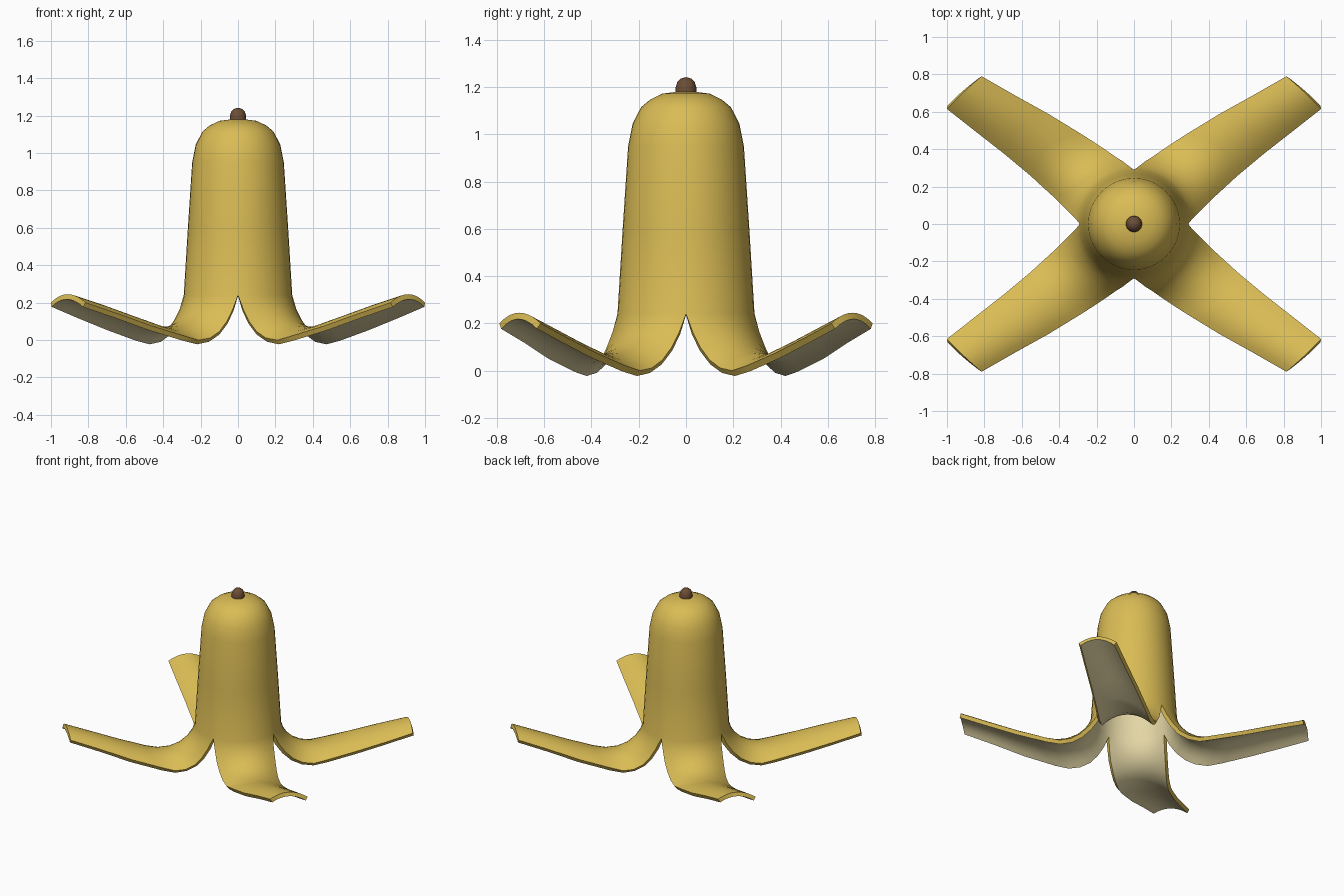
import bpy, bmesh, math
from mathutils import Vector

if "Cube" in bpy.data.objects:
    bpy.data.objects.remove(bpy.data.objects["Cube"])


def material(name, rgb):
    m = bpy.data.materials.new(name)
    m.diffuse_color = (*rgb, 1)
    m.use_nodes = True
    m.node_tree.nodes["Principled BSDF"].inputs["Base Color"].default_value = m.diffuse_color
    return m


yellow = material("banana yellow", (0.70, 0.50, 0.09))
cream = material("inner cream", (0.78, 0.68, 0.38))
brown = material("stem brown", (0.15, 0.075, 0.035))


def finish(bm, name, mats):
    me = bpy.data.meshes.new(name)
    bm.to_mesh(me)
    bm.free()
    ob = bpy.data.objects.new(name, me)
    bpy.context.collection.objects.link(ob)
    for m in mats:
        me.materials.append(m)
    bpy.ops.object.select_all(action='DESELECT')
    ob.select_set(True)
    bpy.context.view_layer.objects.active = ob
    return ob


def skin(rows, apex, closed=False):
    """Fan from the apex, then quads between successive rows (top to bottom)."""
    bm = bmesh.new()
    top = bm.verts.new(apex)
    vs = [[bm.verts.new(p) for p in r] for r in rows]
    n = len(vs[0])
    for j in range(n if closed else n - 1):
        k = (j + 1) % n
        bm.faces.new((top, vs[0][j], vs[0][k]))
        for a, b in zip(vs, vs[1:]):
            bm.faces.new((a[j], b[j], b[k], a[k]))
    return bm


# Peel: one quarter of the domed body, running on into one flap
N = 10
body = [(0.10, 1.172), (0.15, 1.148), (0.19, 1.115), (0.226, 1.045),
        (0.245, 0.95), (0.268, 0.60), (0.29, 0.24)]
rows = [[Vector((r * math.cos(math.pi / 2 * j / N),
                 r * math.sin(math.pi / 2 * j / N), z)) for j in range(N + 1)]
        for r, z in body]

# Flap stations: x-side edge, crest, y-side edge
flap = [((.312, .028, .165), (.222, .215, .185), (.028, .310, .165)),
        ((.345, .060, .100), (.245, .235, .140), (.060, .335, .100)),
        ((.385, .100, .045), (.285, .265, .100), (.100, .360, .045)),
        ((.430, .145, .011), (.340, .305, .076), (.150, .395, .011)),
        ((.485, .195, .000), (.405, .357, .070), (.210, .435, .000)),
        ((.550, .255, .020), (.470, .408, .085), (.280, .480, .020)),
        ((.700, .380, .075), (.610, .510, .138), (.460, .590, .075)),
        ((.860, .505, .140), (.760, .608, .194), (.640, .690, .140)),
        ((1.00, .615, .200), (.910, .705, .245), (.815, .790, .200))]
for a, c, b in flap:
    a, c, b = Vector(a), Vector(c), Vector(b)
    rows.append([a * (1 - t) * (1 - 2 * t) + c * 4 * t * (1 - t) + b * t * (2 * t - 1)
                 for t in (j / N for j in range(N + 1))])

peel = finish(skin(rows, (0, 0, 1.185)), "banana_peel", [yellow, cream])
mirror = peel.modifiers.new("four quarters", 'MIRROR')
mirror.use_axis = (True, True, False)
solid = peel.modifiers.new("thickness", 'SOLIDIFY')
solid.thickness = 0.028
solid.offset = -1
solid.material_offset = 1      # cream lining
solid.material_offset_rim = 0  # yellow rim
for m in (mirror, solid):
    bpy.ops.object.modifier_apply(modifier=m.name)
bpy.ops.object.shade_smooth_by_angle(angle=math.radians(50))

# Stem nub on the crown
stem_rows = [[(r * math.cos(math.tau * j / 12), r * math.sin(math.tau * j / 12), z)
              for j in range(12)]
             for r, z in [(.022, 1.236), (.037, 1.221), (.044, 1.198), (.044, 1.165)]]
finish(skin(stem_rows, (0, 0, 1.242), True), "stem", [brown])
bpy.ops.object.shade_smooth_by_angle(angle=math.radians(50))
